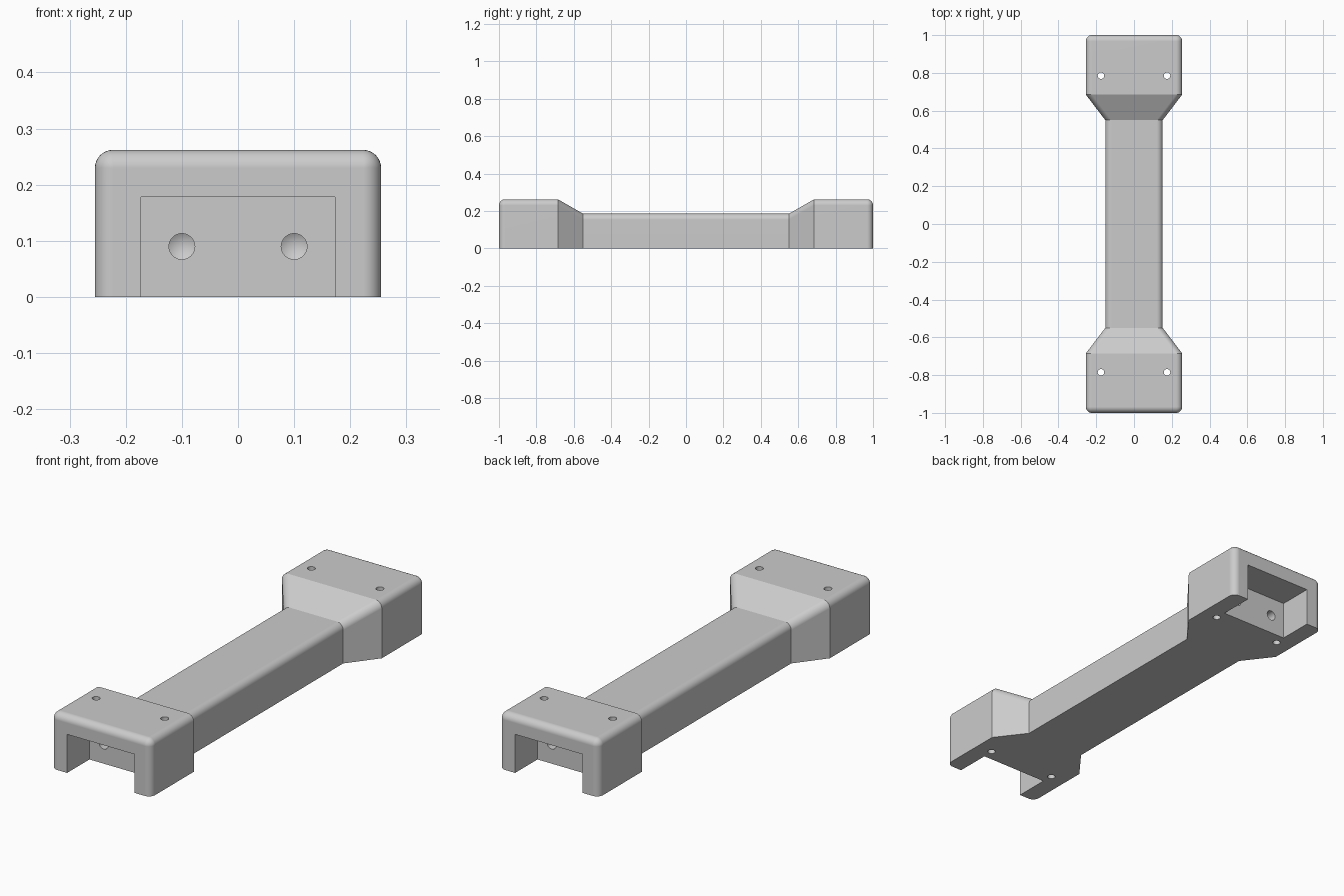
import bpy, bmesh, math
from mathutils import Matrix

cube = bpy.data.objects.get("Cube")
if cube:
    bpy.data.objects.remove(cube, do_unlink=True)

grey = bpy.data.materials.new("light_grey")
grey.use_nodes = True
colour = (0.6, 0.6, 0.6, 1)
grey.diffuse_color = colour
grey.node_tree.nodes["Principled BSDF"].inputs["Base Color"].default_value = colour

FILLET = 0.032
STEPS = 8


def make_object(name, bm):
    bmesh.ops.recalc_face_normals(bm, faces=bm.faces)
    mesh = bpy.data.meshes.new(name)
    bm.to_mesh(mesh)
    bm.free()
    mesh.materials.append(grey)
    obj = bpy.data.objects.new(name, mesh)
    bpy.context.collection.objects.link(obj)
    return obj


def section(half_width, height, radius):
    """Upright cross-section with a flat base and rounded top corners."""
    right = []
    for i in range(STEPS + 1):
        a = math.pi / 2 * i / STEPS
        right.append((half_width - radius + radius * math.cos(a),
                      height - radius + radius * math.sin(a)))
    right.insert(0, (half_width, 0))
    return right + [(-x, z) for x, z in reversed(right)]


# Handle body: lofted sections from one filleted end to the other
HEAD, BAR = (0.255, 0.262), (0.152, 0.185)
half = [(0.55, *BAR, FILLET), (0.685, *HEAD, FILLET)]
for i in range(STEPS + 1):
    a = math.pi / 2 * i / STEPS
    inset = FILLET * (1 - math.cos(a))
    half.append((1 - FILLET + FILLET * math.sin(a), HEAD[0] - inset,
                 HEAD[1] - inset, max(FILLET - inset, 0.001)))
stations = [(-y, w, h, r) for y, w, h, r in reversed(half)] + half

bm = bmesh.new()
rings = [[bm.verts.new((x, y, z)) for x, z in section(w, h, r)]
         for y, w, h, r in stations]
for a, b in zip(rings, rings[1:]):
    for i in range(len(a)):
        j = (i + 1) % len(a)
        bm.faces.new((a[i], a[j], b[j], b[i]))
bm.faces.new(rings[0])
bm.faces.new(rings[-1])
body = make_object("handle_body", bm)


def cut(bm):
    """Subtract a shape from the body, then discard the cutter."""
    cutter = make_object("cutter", bm)
    cutter.hide_render = True
    mod = body.modifiers.new("cut", "BOOLEAN")
    mod.operation = "DIFFERENCE"
    mod.solver = "EXACT"
    mod.object = cutter
    bpy.context.view_layer.objects.active = body
    bpy.ops.object.modifier_apply(modifier=mod.name)
    bpy.data.objects.remove(cutter, do_unlink=True)


def drill(radius, depth, matrix, tip=0):
    """Cylinder along local z, with an optional pointed end."""
    bm = bmesh.new()
    bmesh.ops.create_cone(bm, cap_ends=True, segments=32, radius1=radius,
                          radius2=radius, depth=depth)
    if tip:
        bmesh.ops.recalc_face_normals(bm, faces=bm.faces)
        cap = [f for f in bm.faces if f.normal.z > 0.9]
        bmesh.ops.poke(bm, faces=cap, offset=tip)
    bm.transform(matrix)
    cut(bm)


for end in (-1, 1):
    # Rectangular pocket open at the end and underneath
    bm = bmesh.new()
    bmesh.ops.create_cube(bm, size=1)
    bm.transform(Matrix.Translation((0, end * 0.987, 0.039))
                 @ Matrix.Diagonal((0.345, 0.3, 0.278, 1)))
    cut(bm)
    for side in (-1, 1):
        # Vertical through holes
        drill(0.017, 0.6, Matrix.Translation((side * 0.175, end * 0.785, 0.1)))
        # Pointed blind holes in the pocket wall
        drill(0.023, 0.2, Matrix.Translation((side * 0.1, end * 0.787, 0.09))
              @ Matrix.Rotation(end * math.pi / 2, 4, "X"), tip=0.014)

# Smooth fillets and holes while keeping creases sharp
bpy.ops.object.select_all(action="DESELECT")
body.select_set(True)
bpy.context.view_layer.objects.active = body
bpy.ops.object.shade_smooth_by_angle(angle=math.radians(20))
weighted = body.modifiers.new("flat_face_normals", "WEIGHTED_NORMAL")
weighted.keep_sharp = True
